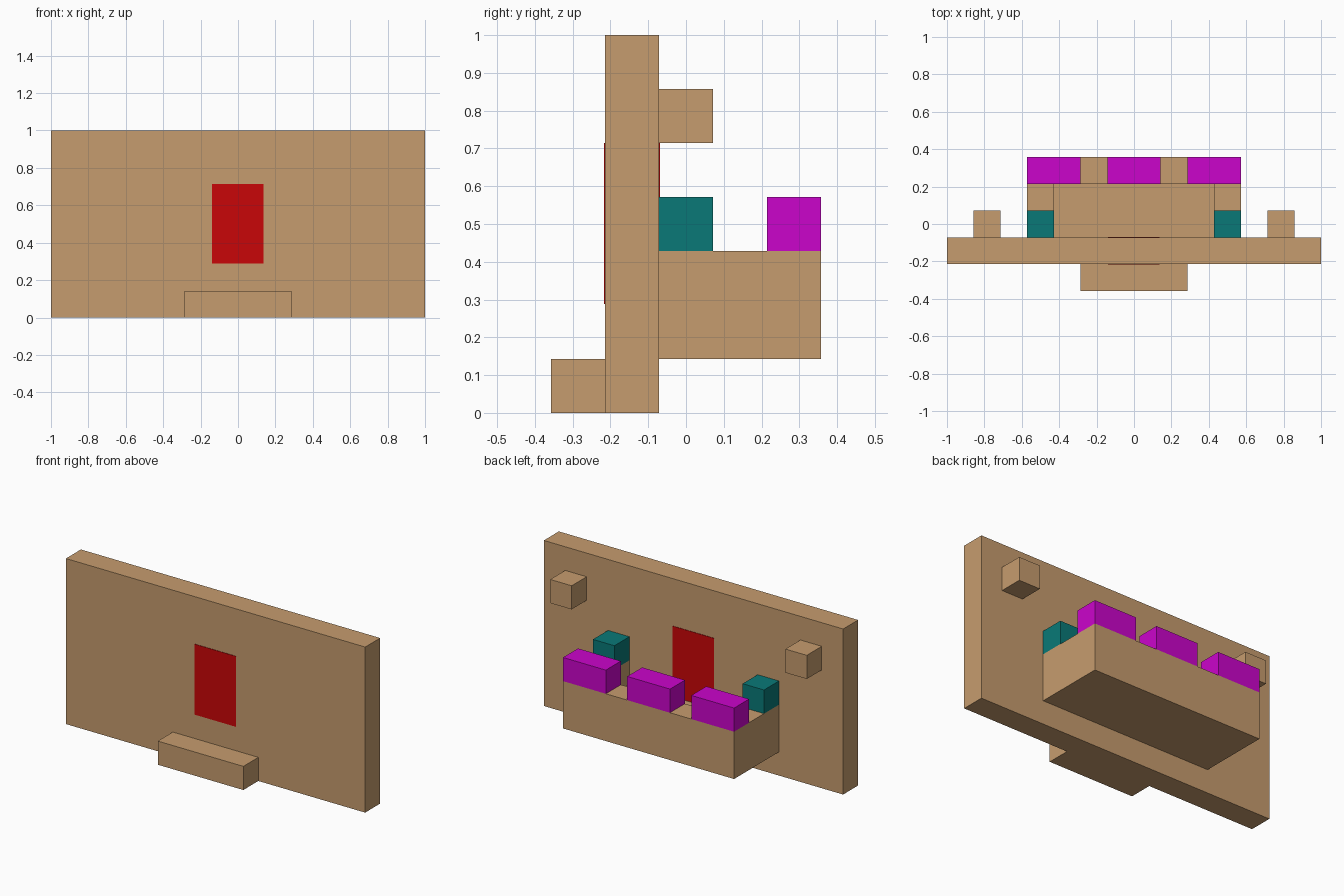
import bpy
import bmesh

cube = bpy.data.objects.get("Cube")
if cube:
    bpy.data.objects.remove(cube, do_unlink=True)

U = 1 / 7  # building module: every part is a whole number of these


def material(name, rgb):
    """Flat material from an sRGB 0-255 colour."""
    lin = [(c / 255 / 12.92) if c <= 10 else ((c / 255 + 0.055) / 1.055) ** 2.4 for c in rgb]
    col = (*lin, 1.0)
    m = bpy.data.materials.new(name)
    m.diffuse_color = col
    m.use_nodes = True
    m.node_tree.nodes["Principled BSDF"].inputs["Base Color"].default_value = col
    return m


TAN = material("tan", (198, 156, 110))
RED = material("red", (201, 6, 8))
TEAL = material("teal", (9, 121, 119))
MAGENTA = material("magenta", (203, 5, 203))


def prism(name, outline, z0, z1, mat):
    """Extrude a plan outline (in modules) from z0 to z1."""
    bm = bmesh.new()
    base = bm.faces.new([bm.verts.new((x * U, y * U, z0 * U)) for x, y in outline])
    top = bmesh.ops.extrude_face_region(bm, geom=[base])["geom"]
    verts = [g for g in top if isinstance(g, bmesh.types.BMVert)]
    bmesh.ops.translate(bm, verts=verts, vec=(0, 0, (z1 - z0) * U))
    bmesh.ops.recalc_face_normals(bm, faces=bm.faces)
    me = bpy.data.meshes.new(name)
    bm.to_mesh(me)
    bm.free()
    me.materials.append(mat)
    ob = bpy.data.objects.new(name, me)
    bpy.context.collection.objects.link(ob)
    return ob


def box(name, x, y, z, mat):
    """Box from (min, max) ranges in modules."""
    outline = [(x[0], y[0]), (x[1], y[0]), (x[1], y[1]), (x[0], y[1])]
    return prism(name, outline, z[0], z[1], mat)


# Main wall and front step
box("wall", (-7, 7), (-1.5, -0.5), (0, 7), TAN)
box("front_step", (-2, 2), (-2.5, -1.5), (0, 1), TAN)

# Door showing on both faces of the wall, a hair proud of it
box("door", (-0.97, 0.96), (-1.52, -0.48), (2.02, 5), RED)

# Balcony: U-shaped parapet around a lower floor
prism("balcony_parapet",
      [(-4, -0.5), (-3, -0.5), (-3, 1.5), (3, 1.5),
       (3, -0.5), (4, -0.5), (4, 2.5), (-4, 2.5)], 1, 3, TAN)
box("balcony_floor", (-3, 3), (-0.5, 1.5), (1, 2), TAN)

# Battlements along the back edge of the balcony
for label, x in (("right", (-4, -2)), ("middle", (-1, 1)), ("left", (2, 4))):
    box(f"battlement_{label}", x, (1.5, 2.5), (3, 4), MAGENTA)

# Corner blocks on the parapet and studs high on the wall
for label, s in (("right", -1), ("left", 1)):
    box(f"corner_block_{label}", sorted((3 * s, 4 * s)), (-0.5, 0.5), (3, 4), TEAL)
    box(f"wall_stud_{label}", sorted((5 * s, 6 * s)), (-0.5, 0.5), (5, 6), TAN)
